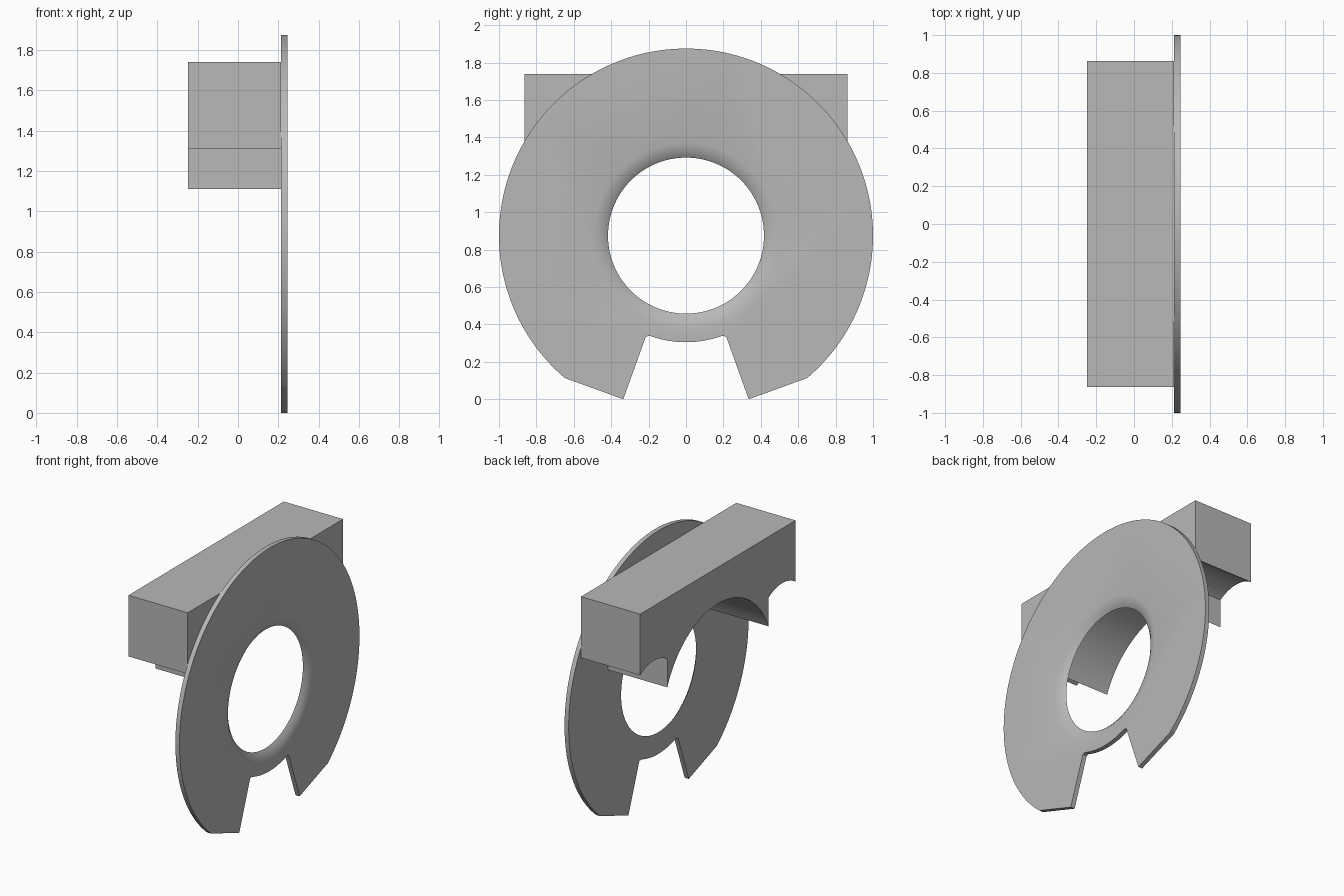
import bpy, bmesh
from math import sin, cos, radians, hypot, atan2

if "Cube" in bpy.data.objects:
    bpy.data.objects.remove(bpy.data.objects["Cube"], do_unlink=True)

CENTRE_Z = 0.875
PLATE_BACK, PLATE_FRONT = 0.213, 0.245

gray = bpy.data.materials.new("plain gray")
gray.use_nodes = True
gray.diffuse_color = (0.48, 0.48, 0.48, 1)
gray.node_tree.nodes["Principled BSDF"].inputs["Base Color"].default_value = gray.diffuse_color


def arc(cy, cz, radius, start, end, steps):
    """Points (y, z) along an arc, angles in degrees."""
    angles = [radians(start + (end - start) * i / steps) for i in range(steps + 1)]
    return [(cy + radius * cos(a), cz + radius * sin(a)) for a in angles]


def make_object(name, bm):
    bmesh.ops.recalc_face_normals(bm, faces=bm.faces)
    mesh = bpy.data.meshes.new(name)
    bm.to_mesh(mesh)
    bm.free()
    mesh.materials.append(gray)
    obj = bpy.data.objects.new(name, mesh)
    bpy.context.collection.objects.link(obj)
    return obj


def loft(name, rings):
    """Skin a list of (x, outline) rings and cap both ends."""
    bm = bmesh.new()
    loops = [[bm.verts.new((x, y, z)) for y, z in pts] for x, pts in rings]
    for a, b in zip(loops, loops[1:]):
        n = len(a)
        for i in range(n):
            j = (i + 1) % n
            bm.faces.new((a[i], a[j], b[j], b[i]))
    bm.faces.new(loops[0])
    bm.faces.new(loops[-1])
    return make_object(name, bm)


def activate(obj):
    bpy.ops.object.select_all(action='DESELECT')
    obj.select_set(True)
    bpy.context.view_layer.objects.active = obj


# Round plate with a notch between two angled feet
outline = arc(0, CENTRE_Z, 1.0, -49.6, 229.6, 140)
outline += [(-0.335, 0.0), (-0.215, 0.335)]
outline += arc(0, CENTRE_Z, 0.57, 250, 290, 16)
outline += [(0.215, 0.335), (0.335, 0.0)]
plate = loft("round_plate", [(PLATE_BACK, outline), (PLATE_FRONT, outline)])

# Flared centre hole
flare = [(0.15, 0.417), (PLATE_BACK, 0.417), (0.235, 0.447),
         (PLATE_FRONT, 0.495), (0.255, 0.55)]
cutter = loft("hole_cutter", [(x, arc(0, CENTRE_Z, r, 0, 357, 119)) for x, r in flare])
cutter.hide_render = True
activate(plate)
cut = plate.modifiers.new("centre_hole", 'BOOLEAN')
cut.operation = 'DIFFERENCE'
cut.solver = 'EXACT'
cut.object = cutter
bpy.ops.object.modifier_apply(modifier=cut.name)
bpy.data.objects.remove(cutter, do_unlink=True)

# Saddle block: arched underside, pointed legs, hollowed shoulders
TOP, SHOULDER, TIP = 1.74, 1.31, 1.11
HALF, LEG = 0.863, 0.562
arch_radius = hypot(LEG, TIP - CENTRE_Z)
lean = atan2(TIP - CENTRE_Z, LEG) * 180 / 3.14159265
mid = (HALF + LEG) / 2
hollow = arc(mid, SHOULDER - 0.225, 0.27, 56.1, 123.9, 16)
hollow[0], hollow[-1] = (HALF, SHOULDER), (LEG, SHOULDER)
profile = [(HALF, TOP)] + hollow
profile += arc(0, CENTRE_Z, arch_radius, lean, 180 - lean, 64)
profile += [(-y, z) for y, z in reversed(hollow)] + [(-HALF, TOP)]
block = loft("saddle_block", [(-0.248, profile), (PLATE_BACK, profile)])

for part in (plate, block):
    activate(part)
    bpy.ops.object.shade_smooth_by_angle(angle=radians(30))
